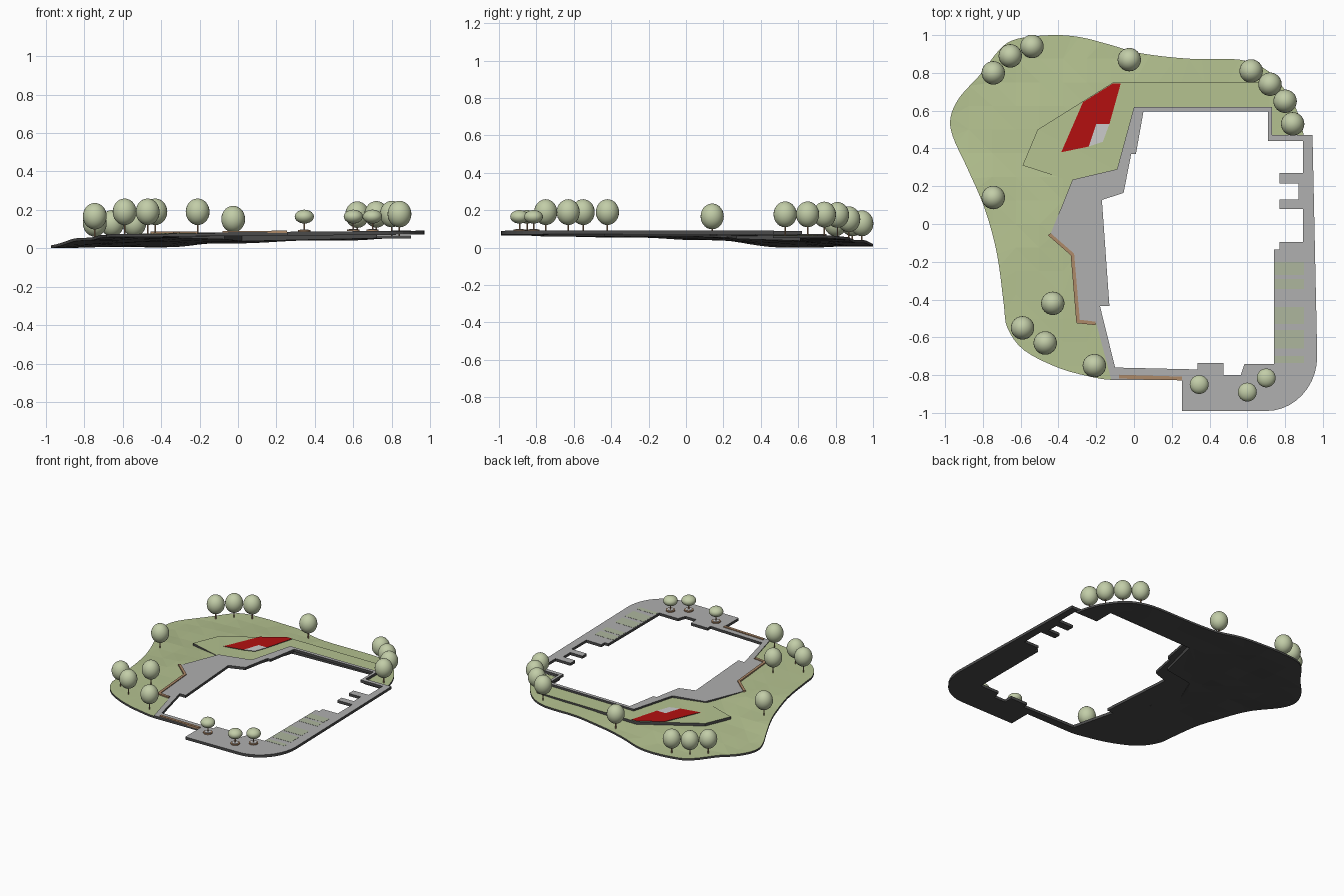
import bpy, bmesh, math
from mathutils import Vector
from mathutils.geometry import delaunay_2d_cdt

if "Cube" in bpy.data.objects:
    bpy.data.objects.remove(bpy.data.objects["Cube"])


def material(name, r, g, b):
    m = bpy.data.materials.new(name)
    m.diffuse_color = (r, g, b, 1)
    m.use_nodes = True
    m.node_tree.nodes["Principled BSDF"].inputs["Base Color"].default_value = m.diffuse_color
    return m


GRASS = material("grass", .46, .54, .28)
LEAF = material("leaf", .54, .61, .39)
PAVING = material("paving", .43, .43, .43)
DARK = material("dark_underside", .07, .07, .07)
RED = material("red_court", .45, .005, .005)
WOOD = material("wood", .42, .25, .14)
PALE = material("pale_stone", .65, .65, .62)
LAWN = material("pale_lawn", .42, .47, .34)


def inside(p, poly):
    hit = False
    for (ax, ay), (bx, by) in zip(poly, poly[1:] + poly[:1]):
        if (ay > p[1]) != (by > p[1]) and p[0] < (bx - ax) * (p[1] - ay) / (by - ay) + ax:
            hit = not hit
    return hit


def spline(pts, n=4):
    """Smooth open curve through the points."""
    v = [Vector(p) for p in pts]
    v = [v[0]] + v + [v[-1]]
    out = []
    for a, b, c, d in zip(v, v[1:], v[2:], v[3:]):
        for i in range(n):
            t = i / n
            out.append(tuple(.5 * (2 * b + (c - a) * t + (2 * a - 5 * b + 4 * c - d) * t * t
                                   + (3 * b - a - 3 * c + d) * t ** 3)))
    return out + [tuple(pts[-1])]


def slab(name, outer, height, thick, mat, hole=None, grid=0, under=DARK):
    """Solid sheet over an outline, top surface following height(x, y)."""
    pts, edges = [], []
    for loop in filter(None, (outer, hole)):
        s, n = len(pts), len(loop)
        pts += loop
        edges += [(s + i, s + (i + 1) % n) for i in range(n)]
    if grid:
        n = int(1 / grid)
        pts = pts + [(i * grid, j * grid) for i in range(-n, n + 1) for j in range(-n, n + 1)
                     if inside((i * grid, j * grid), outer)]
    vs, _, fs, *_ = delaunay_2d_cdt([Vector(p) for p in pts], edges, [], 0, 1e-5)
    bm = bmesh.new()
    verts = [bm.verts.new((v.x, v.y, height(v.x, v.y) - thick)) for v in vs]
    for f in fs:
        c = sum((vs[i] for i in f), Vector((0, 0))) / len(f)
        if inside(c, outer) and not (hole and inside(c, hole)):
            bm.faces.new([verts[i] for i in f])
    bmesh.ops.delete(bm, geom=[v for v in bm.verts if not v.link_faces], context='VERTS')
    new = bmesh.ops.extrude_face_region(bm, geom=bm.faces[:], use_keep_orig=True)['geom']
    for v in new:
        if isinstance(v, bmesh.types.BMVert):
            v.co.z += thick
    bmesh.ops.recalc_face_normals(bm, faces=bm.faces[:])
    for f in bm.faces:
        f.normal_update()
        f.material_index = 0 if f.normal.z > .3 else 1
    me = bpy.data.meshes.new(name)
    bm.to_mesh(me)
    bm.free()
    me.materials.append(mat)
    me.materials.append(under)
    ob = bpy.data.objects.new(name, me)
    bpy.context.collection.objects.link(ob)
    return ob


# Ground heights: the lawn falls towards the back left corner
SPOTS = [(-.97, .56, .015), (-.92, .68, .015), (-.75, .80, .02), (-.42, 1, .02), (-.02, .88, .04),
         (.5, .87, .055), (.83, .6, .066), (-.75, .14, .055), (-.69, -.42, .07), (-.6, -.6, .074),
         (-.12, -.82, .078), (-.43, -.06, .078), (-.31, .22, .07), (-.07, .3, .062), (0, .72, .052),
         (.4, .65, .06), (.72, .6, .068), (-.5, .5, .048), (-.3, -.4, .08), (-.72, .5, .035)]


def ground(x, y):
    w = [1 / ((x - a) ** 2 + (y - b) ** 2 + .004) ** 1.6 for a, b, _ in SPOTS]
    return sum(k * s[2] for k, s in zip(w, SPOTS)) / sum(w)


def deck(x, y):
    return .084 + .008 * x


def terrace(x, y):
    return max(.07 + .004 * x, ground(x, y) + .004)


# Lawn
outline = spline([(-.12, -.825), (-.2, -.815), (-.39, -.765), (-.58, -.67), (-.67, -.55), (-.69, -.42),
                  (-.725, -.16), (-.79, .08), (-.88, .29), (-.96, .465), (-.97, .57), (-.92, .675),
                  (-.815, .79), (-.71, .925), (-.62, .98), (-.44, 1), (-.29, .99), (-.13, .95),
                  (.03, .905), (.29, .875), (.56, .87), (.71, .81), (.82, .68), (.87, .58), (.90, .465)])
inner = [(.72, .465), (.72, .61), (.02, .61), (-.07, .27), (-.31, .22), (-.43, -.06),
         (-.31, -.17), (-.275, -.5), (-.19, -.51), (-.11, -.8)]
slab("lawn", outline + inner, ground, .015, GRASS, grid=.125)
slab("upper_lawn", [(-.59, .31), (-.51, .5), (-.11, .75), (.71, .75)] + inner[1:5],
     terrace, .02, GRASS)

# Paved walkway ring
corner = [(.70 + .27 * math.cos(a), -.70 - .29 * math.sin(a))
          for a in (math.pi / 2 * i / 10 for i in range(11))]
ring_outer = [(.73, .62), (.73, .47), (.945, .47)] + corner + [
    (.255, -.99), (.255, -.825), (-.12, -.825), (-.2, -.525), (-.29, -.515), (-.325, -.17),
    (-.445, -.06), (-.325, .235), (-.09, .29), (0, .62)]
ring_inner = [(.71, .595), (.71, .44), (.895, .44), (.895, .27), (.77, .27), (.77, .215), (.87, .215),
              (.87, .13), (.77, .13), (.77, .08), (.895, .08), (.895, -.095), (.77, -.095),
              (.77, -.135), (.74, -.135), (.74, -.74), (.585, -.74), (.565, -.8), (.475, -.8),
              (.475, -.735), (.335, -.735), (.335, -.77), (-.1, -.76), (-.18, -.435), (-.13, -.435),
              (-.17, .127), (-.055, .165), (-.015, .37), (.01, .37), (.05, .595)]
slab("walkway", ring_outer, deck, .02, PAVING, hole=ring_inner)

# Red court with pale platform
slab("red_court", [(-.11, .745), (-.07, .745), (-.13, .53), (-.2, .53), (-.24, .41), (-.385, .38),
                   (-.27, .645)], lambda x, y: terrace(x, y) + .004, .006, RED)
slab("pale_platform", [(-.2, .53), (-.13, .53), (-.165, .435), (-.24, .41)],
     lambda x, y: terrace(x, y) + .004, .006, PALE)

# Lawn strips set in the right walkway
for y0, y1 in ((-.27, -.2), (-.345, -.29), (-.53, -.44), (-.66, -.56), (-.735, -.7)):
    slab("lawn_strip", [(.745, y0), (.9, y0), (.9, y1), (.745, y1)],
         lambda x, y: deck(x, y) + .001, .003, LAWN)

# Timber benches
slab("west_bench", [(-.455, -.06), (-.335, -.165), (-.305, -.525), (-.205, -.535), (-.205, -.517),
                    (-.287, -.507), (-.317, -.157), (-.442, -.048)],
     lambda x, y: deck(x, y) + .006, .012, WOOD, under=WOOD)
slab("south_bench", [(-.08, -.818), (.255, -.828), (.255, -.808), (-.08, -.798)],
     lambda x, y: deck(x, y) + .006, .012, WOOD, under=WOOD)


def cylinder(name, x, y, z, r, h, mat, n=12):
    bpy.ops.mesh.primitive_cylinder_add(vertices=n, radius=r, depth=h, location=(x, y, z + h / 2))
    ob = bpy.context.object
    ob.name = name
    ob.data.materials.append(mat)


def tree(x, y, z, r, rz, centre):
    cylinder("tree_trunk", x, y, z - .004, .004, centre - z, WOOD, 8)
    bpy.ops.mesh.primitive_uv_sphere_add(segments=24, ring_count=14, radius=1, location=(x, y, centre))
    ob = bpy.context.object
    ob.name = "tree_crown"
    ob.scale = (r, r, rz)
    ob.data.materials.append(LEAF)
    bpy.ops.object.shade_smooth()


# Large trees on the lawn
for x, y, c in ((-.745, .8, .13), (-.655, .89, .13), (-.54, .94, .13), (-.025, .87, .152),
                (.62, .81, .175), (.72, .74, .177), (.8, .65, .178), (.84, .53, .178),
                (-.745, .14, .167), (-.43, -.42, .19), (-.59, -.55, .19), (-.47, -.63, .19),
                (-.21, -.75, .19)):
    tree(x, y, ground(x, y), .062, .069, c)

# Small trees in round seats on the walkway
for x, y in ((.345, -.85), (.6, -.89), (.7, -.815)):
    z = deck(x, y)
    cylinder("round_seat", x, y, z, .032, .008, WOOD, 24)
    cylinder("planter", x, y, z, .022, .011, PALE, 24)
    tree(x, y, z, .05, .036, .165)
